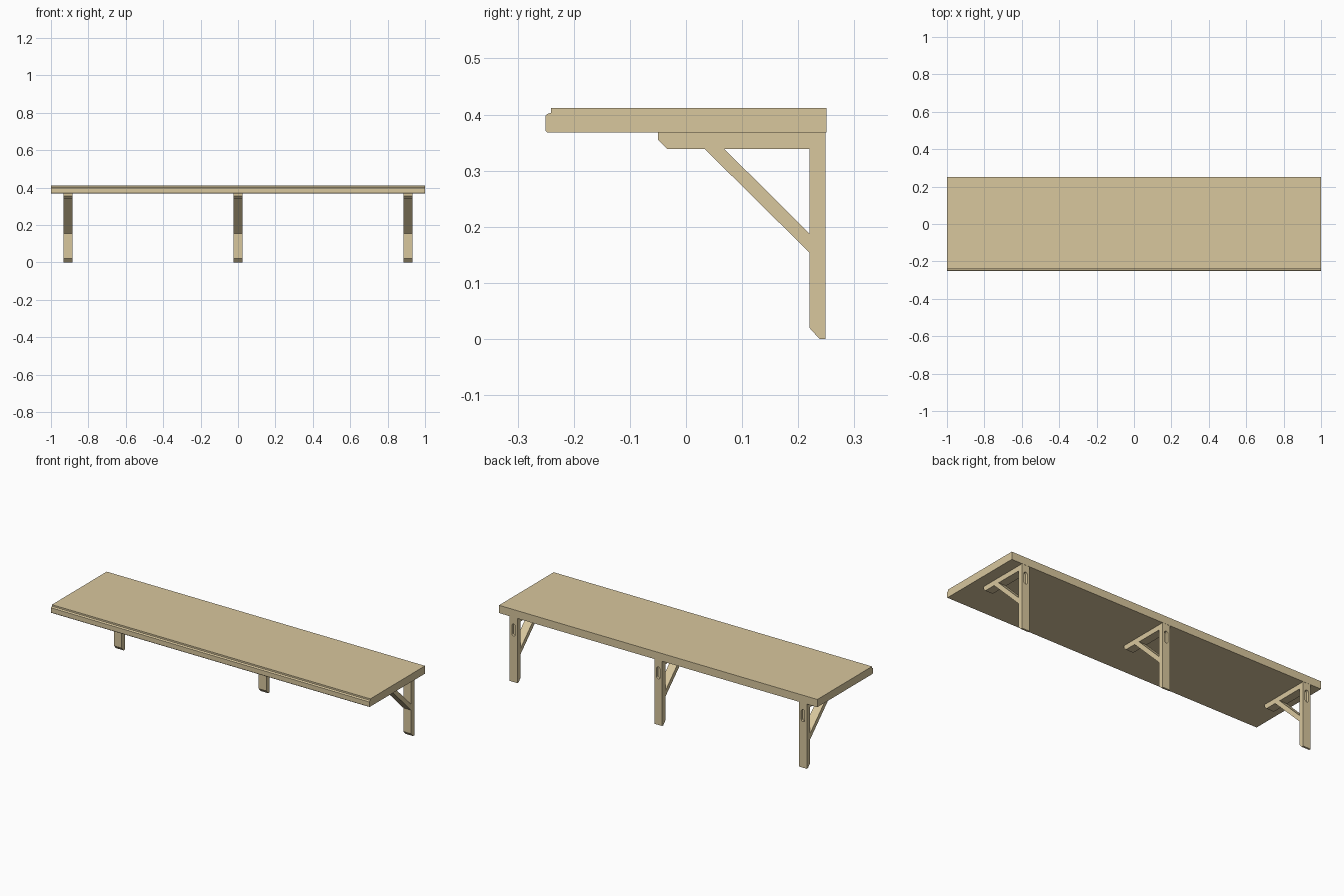
import bpy, bmesh, math

if "Cube" in bpy.data.objects:
    bpy.data.objects.remove(bpy.data.objects["Cube"], do_unlink=True)

# Pale wood material
WOOD = (0.69, 0.57, 0.34, 1.0)
wood = bpy.data.materials.new("pale_wood")
wood.use_nodes = True
wood.diffuse_color = WOOD
bsdf = next(n for n in wood.node_tree.nodes if n.type == 'BSDF_PRINCIPLED')
bsdf.inputs["Base Color"].default_value = WOOD


def prism(name, points, shift):
    """Flat polygon swept along a vector into a closed solid."""
    bm = bmesh.new()
    face = bm.faces.new([bm.verts.new(p) for p in points])
    swept = bmesh.ops.extrude_face_region(bm, geom=[face], use_keep_orig=True)
    verts = [v for v in swept["geom"] if isinstance(v, bmesh.types.BMVert)]
    bmesh.ops.translate(bm, verts=verts, vec=shift)
    bmesh.ops.recalc_face_normals(bm, faces=bm.faces)
    mesh = bpy.data.meshes.new(name)
    bm.to_mesh(mesh)
    bm.free()
    mesh.materials.append(wood)
    obj = bpy.data.objects.new(name, mesh)
    bpy.context.collection.objects.link(obj)
    return obj


def side_prism(name, profile, half_width):
    """Side profile (y, z) given a width along x."""
    return prism(name, [(-half_width, y, z) for y, z in profile],
                 (2 * half_width, 0, 0))


def cut(obj, cutter):
    """Subtract the cutter, bake the result and remove the cutter."""
    cutter.hide_render = True
    mod = obj.modifiers.new("cut", 'BOOLEAN')
    mod.operation = 'DIFFERENCE'
    mod.solver = 'EXACT'
    mod.object = cutter
    graph = bpy.context.evaluated_depsgraph_get()
    mesh = bpy.data.meshes.new_from_object(obj.evaluated_get(graph))
    obj.modifiers.clear()
    obj.data = mesh
    bpy.data.objects.remove(cutter, do_unlink=True)


# Shelf board with a stepped, chamfered front edge
BOTTOM, TOP, BACK = 0.368, 0.412, 0.25
side_prism("shelf_board", [
    (BACK, BOTTOM), (BACK, TOP), (-0.241, TOP), (-0.241, 0.403),
    (-0.247, 0.401), (-0.25, 0.398), (-0.25, 0.371), (-0.247, BOTTOM)], 1.0)

# Bracket: arm, leg and diagonal brace in one outline
ARM, LEG, REAR, HALF = 0.339, 0.22, 0.249, 0.024
bracket = side_prism("bracket_middle", [
    (REAR, BOTTOM), (-0.05, BOTTOM), (-0.05, 0.355), (-0.034, ARM),
    (0.033, ARM), (LEG, 0.154), (LEG, 0.02), (0.238, 0), (REAR, 0)], HALF)

# Triangular opening between arm, leg and brace
cut(bracket, side_prism("opening_cutter",
                        [(0.068, ARM), (LEG, ARM), (LEG, 0.188)], HALF * 2))

# Rounded hanging slot in the back of the leg
RADIUS, LOW, HIGH, STEPS = 0.011, 0.272, 0.318, 10
slot = []
for centre, start in ((HIGH, 0), (LOW, math.pi)):
    for i in range(STEPS + 1):
        a = start + math.pi * i / STEPS
        slot.append((RADIUS * math.cos(a), REAR - 0.014,
                     centre + RADIUS * math.sin(a)))
cut(bracket, prism("slot_cutter", slot, (0, 0.05, 0)))

# Outer brackets share the same shape
for name, x in (("bracket_left", 0.909), ("bracket_right", -0.909)):
    copy = bpy.data.objects.new(name, bracket.data)
    copy.location.x = x
    bpy.context.collection.objects.link(copy)
